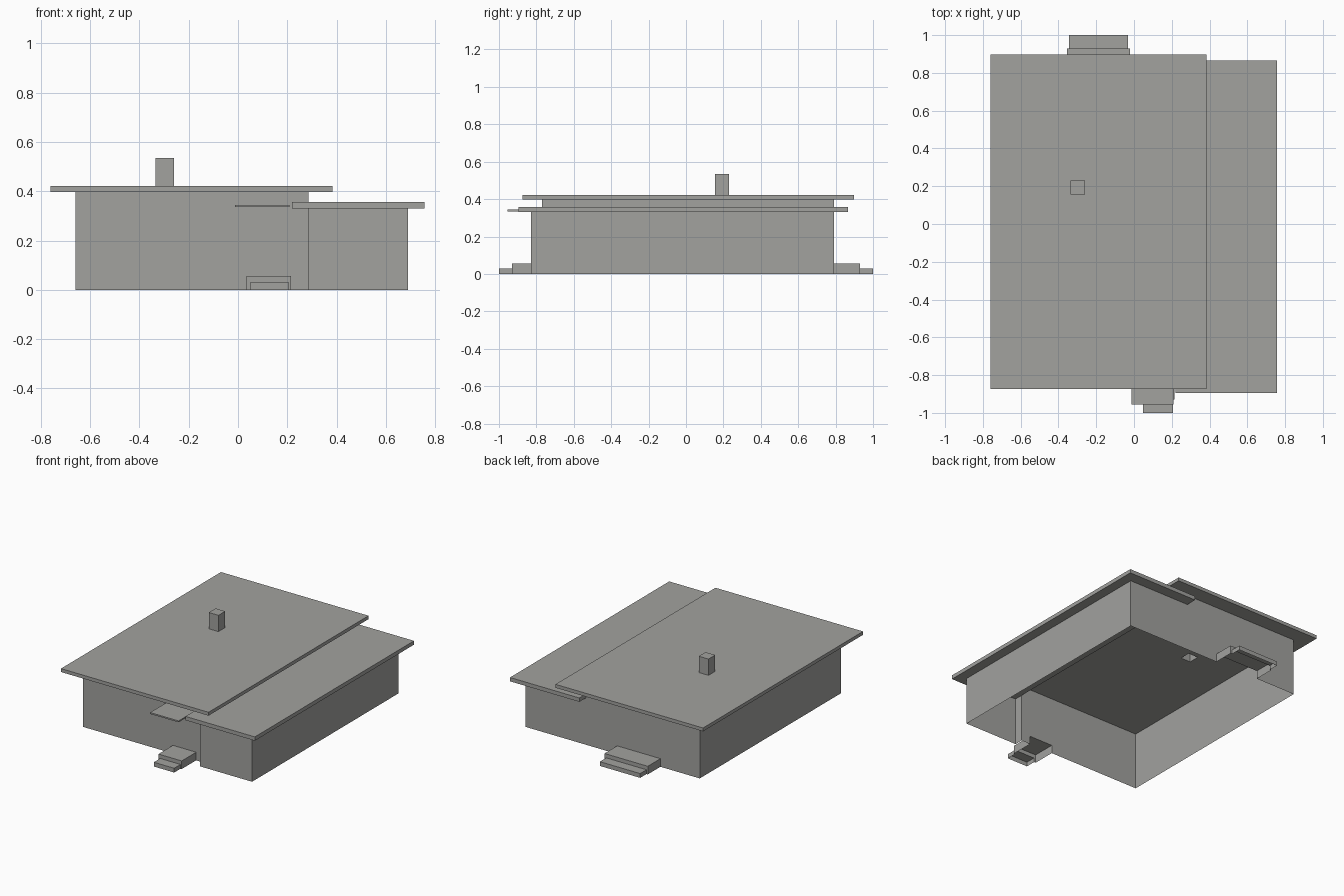
import bpy, bmesh

cube = bpy.data.objects.get("Cube")
if cube:
    bpy.data.objects.remove(cube, do_unlink=True)

grey = bpy.data.materials.new("warm_grey")
grey.use_nodes = True
COLOUR = (0.36, 0.36, 0.345, 1)
grey.diffuse_color = COLOUR
grey.node_tree.nodes["Principled BSDF"].inputs["Base Color"].default_value = COLOUR


def finish(name, bm):
    bmesh.ops.remove_doubles(bm, verts=bm.verts, dist=0.0001)
    mesh = bpy.data.meshes.new(name)
    bm.to_mesh(mesh)
    bm.free()
    mesh.materials.append(grey)
    ob = bpy.data.objects.new(name, mesh)
    bpy.context.collection.objects.link(ob)
    return ob


def flat(bm, points, z):
    return bm.faces.new([bm.verts.new((x, y, z)) for x, y in points])


def wall(bm, p, q, z0, z1):
    corners = ((*p, z0), (*q, z0), (*q, z1), (*p, z1))
    bm.faces.new([bm.verts.new(c) for c in corners])


def walls(bm, path, z0, z1):
    for p, q in zip(path, path[1:]):
        wall(bm, p, q, z0, z1)


def rect(x0, x1, y0, y1):
    return [(x0, y0), (x1, y0), (x1, y1), (x0, y1)]


def slab(name, outline, z0, z1, hole=None):
    """Flat plate, optionally with a rectangular opening through it."""
    bm = bmesh.new()
    flat(bm, outline[::-1], z0)
    flat(bm, outline, z1)
    walls(bm, outline + outline[:1], z0, z1)
    if hole:
        x0, x1, y0, y1 = hole
        cuts = [((x, 0, 0), (1, 0, 0)) for x in (x0, x1)]
        cuts += [((0, y, 0), (0, 1, 0)) for y in (y0, y1)]
        for co, no in cuts:
            bmesh.ops.bisect_plane(bm, geom=bm.verts[:] + bm.edges[:] + bm.faces[:],
                                   plane_co=co, plane_no=no)
        inside = [f for f in bm.faces
                  if x0 < f.calc_center_median().x < x1
                  and y0 < f.calc_center_median().y < y1]
        bmesh.ops.delete(bm, geom=inside, context='FACES')
    return finish(name, bm)


# Main levels and plan lines
EAVE, ROOF = 0.397, 0.421
LOW_EAVE, LOW_ROOF = 0.33, 0.357
LEFT, JOIN, RIGHT = -0.66, 0.285, 0.69
FRONT, WING_FRONT, BACK = -0.77, -0.83, 0.79
TREAD, LOW_TREAD = 0.057, 0.03
FRONT_STEP = (0.035, 0.215)
BACK_STEP = (-0.02, -0.355)

# Thin outer walls, open below, with openings behind the steps
bm = bmesh.new()
a, b = FRONT_STEP
wall(bm, (LEFT, FRONT), (a, FRONT), 0, EAVE)
wall(bm, (a, FRONT), (b, FRONT), TREAD, EAVE)
wall(bm, (b, FRONT), (JOIN, FRONT), 0, EAVE)
wall(bm, (JOIN, FRONT), (JOIN, BACK), LOW_EAVE, EAVE)
a, b = BACK_STEP
wall(bm, (JOIN, BACK), (a, BACK), 0, EAVE)
wall(bm, (a, BACK), (b, BACK), TREAD, EAVE)
walls(bm, [(b, BACK), (LEFT, BACK), (LEFT, FRONT)], 0, EAVE)
finish("main_walls", bm)

bm = bmesh.new()
walls(bm, [(JOIN, FRONT), (JOIN, WING_FRONT), (RIGHT, WING_FRONT),
           (RIGHT, BACK), (JOIN, BACK)], 0, LOW_EAVE)
finish("wing_walls", bm)

# Roofs: the lower one wraps the junction with the main walls
CHIMNEY = (-0.335, -0.26, 0.155, 0.23)
slab("main_roof", rect(-0.76, 0.383, -0.873, 0.897), EAVE, ROOF, CHIMNEY)
slab("wing_roof", [(0.22, -0.895), (0.757, -0.895), (0.757, 0.866), (0.22, 0.866),
                   (0.22, BACK), (JOIN, BACK), (JOIN, FRONT), (0.22, FRONT)],
     LOW_EAVE, LOW_ROOF)

# Chimney, open into the house
bm = bmesh.new()
stack = rect(*CHIMNEY)
walls(bm, stack + stack[:1], EAVE, 0.535)
flat(bm, stack, 0.535)
finish("chimney", bm)

# Door canopy
slab("door_canopy", rect(-0.012, 0.208, -0.955, FRONT), 0.335, 0.345)


def steps(name, ends, low_ends, y_wall, y_mid, y_out):
    """Two hollow steps running outwards from a wall."""
    (a, b), (c, d) = ends, low_ends
    bm = bmesh.new()
    flat(bm, [(a, y_wall), (a, y_mid), (b, y_mid), (b, y_wall)], TREAD)
    walls(bm, [(a, y_wall), (a, y_mid), (c, y_mid)], 0, TREAD)
    wall(bm, (c, y_mid), (d, y_mid), LOW_TREAD, TREAD)
    walls(bm, [(d, y_mid), (b, y_mid), (b, y_wall)], 0, TREAD)
    flat(bm, [(c, y_mid), (c, y_out), (d, y_out), (d, y_mid)], LOW_TREAD)
    walls(bm, [(c, y_mid), (c, y_out), (d, y_out), (d, y_mid)], 0, LOW_TREAD)
    finish(name, bm)


steps("front_steps", FRONT_STEP, (0.048, 0.206), FRONT, -0.93, -1.0)
steps("back_steps", BACK_STEP, (-0.033, -0.345), BACK, 0.93, 1.0)
